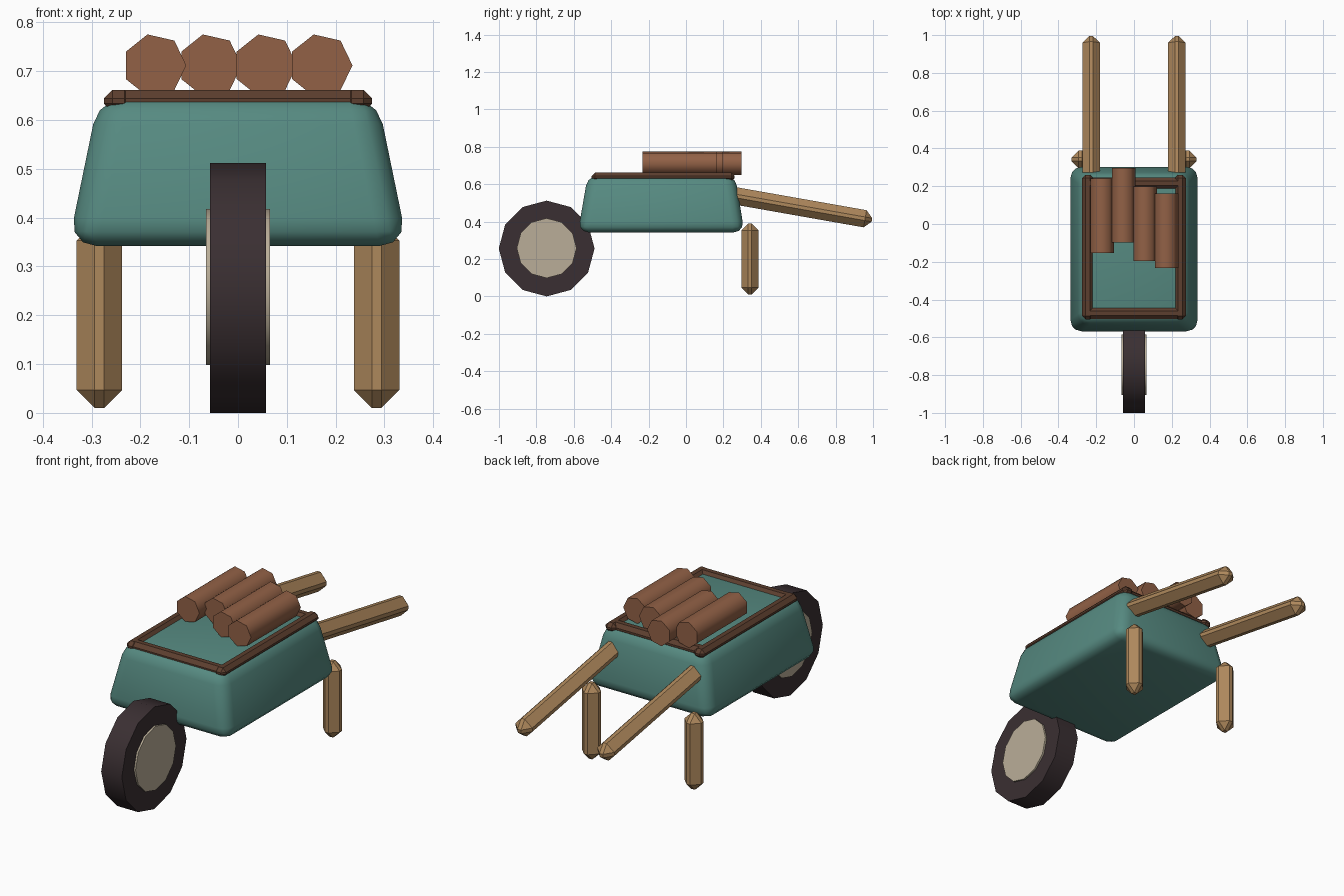
import bpy, bmesh, math
from mathutils import Matrix, Vector

cube = bpy.data.objects.get("Cube")
if cube:
    bpy.data.objects.remove(cube, do_unlink=True)


def material(name, rgb):
    """Flat colour from 0-255 display values."""
    lin = [((c / 255 + 0.055) / 1.055) ** 2.4 for c in rgb] + [1.0]
    m = bpy.data.materials.new(name)
    m.use_nodes = True
    m.diffuse_color = lin
    m.node_tree.nodes["Principled BSDF"].inputs["Base Color"].default_value = lin
    return m


TEAL = material("teal_paint", (86, 138, 129))
RIM = material("dark_wood", (92, 62, 46))
LOG = material("log_brown", (146, 97, 70))
WOOD = material("light_wood", (174, 136, 92))
TYRE = material("tyre_black", (58, 47, 50))
HUB = material("hub_cream", (186, 174, 152))


def finish(name, bm, mat, smooth=None):
    bmesh.ops.recalc_face_normals(bm, faces=bm.faces)
    mesh = bpy.data.meshes.new(name)
    bm.to_mesh(mesh)
    bm.free()
    mesh.materials.append(mat)
    obj = bpy.data.objects.new(name, mesh)
    bpy.context.collection.objects.link(obj)
    if smooth:
        bpy.ops.object.select_all(action='DESELECT')
        obj.select_set(True)
        bpy.context.view_layer.objects.active = obj
        bpy.ops.object.shade_smooth_by_angle(angle=math.radians(smooth))
    return obj


def bevelled(bm, width, segments=1):
    bmesh.ops.bevel(bm, geom=bm.edges[:], offset=width, offset_type='OFFSET',
                    segments=segments, profile=0.5, affect='EDGES')


def bar(name, centre, size, width, mat, tilt=0.0):
    """Chamfered box, optionally tilted about x."""
    bm = bmesh.new()
    bmesh.ops.create_cube(bm, size=1, matrix=Matrix.Diagonal((*size, 1)))
    bevelled(bm, width)
    bm.transform(Matrix.Translation(centre) @ Matrix.Rotation(tilt, 4, 'X'))
    return finish(name, bm, mat)


def cylinder(name, centre, radius, depth, sides, turn, mat, smooth):
    bm = bmesh.new()
    bmesh.ops.create_cone(bm, cap_ends=True, segments=sides,
                          radius1=radius, radius2=radius, depth=depth)
    bm.transform(Matrix.Translation(centre) @ turn)
    return finish(name, bm, mat, smooth)


# Tub: tapered box with rounded edges
bm = bmesh.new()
bmesh.ops.create_cube(bm, size=2)
for v in bm.verts:
    top = v.co.z > 0
    front = v.co.y < 0
    x = 0.285 if top else 0.348
    y = (-0.525 if front else 0.263) if top else (-0.578 if front else 0.312)
    v.co = Vector((math.copysign(x, v.co.x), y, 0.648 if top else 0.342))
bevelled(bm, 0.058, 3)
finish("tub", bm, TEAL, 40)

# Rim: four chamfered rails around the top opening
for side, sx in (("left", 1), ("right", -1)):
    bar(side + "_rim", (sx * 0.245, -0.122, 0.639), (0.06, 0.765, 0.046), 0.018, RIM)
for end, y in (("front", -0.472), ("back", 0.215)):
    bar(end + "_rim", (0, y, 0.639), (0.53, 0.06, 0.046), 0.018, RIM)

# Legs and sloping handles
for side, sx in (("left", 1), ("right", -1)):
    bar(side + "_leg", (sx * 0.284, 0.342, 0.2), (0.093, 0.093, 0.38), 0.037, WOOD)
    bar(side + "_handle", (sx * 0.227, 0.6, 0.478), (0.093, 0.8, 0.093),
        0.037, WOOD, math.radians(-10))

# Wheel on an x axis
across = Matrix.Rotation(math.pi / 2, 4, 'Y')
cylinder("tyre", (0, -0.745, 0.256), 0.256, 0.114, 12, across, TYRE, 40)
cylinder("wheel_hub", (0, -0.745, 0.258), 0.16, 0.132, 12, across, HUB, 40)

# Stacked logs, each a seven sided cylinder laid lengthwise
along = Matrix.Rotation(math.pi / 2, 4, 'X') @ Matrix.Rotation(math.pi / 2, 4, 'Z')
for i, y in enumerate((0.043, 0.1, 0.002, -0.035)):
    x = -0.171 + i * 0.1135
    bm = bmesh.new()
    ring = [(x + 0.065 * math.cos(a), 0.712 + 0.065 * math.sin(a))
            for a in (k * math.tau / 7 for k in range(7))]
    cap = bm.faces.new([bm.verts.new((px, y - 0.197, pz)) for px, pz in ring])
    new = bmesh.ops.extrude_face_region(bm, geom=[cap], use_keep_orig=True)["geom"]
    bmesh.ops.translate(bm, vec=(0, 0.394, 0),
                        verts=[g for g in new if isinstance(g, bmesh.types.BMVert)])
    finish("log_%d" % (i + 1), bm, LOG, 60)
